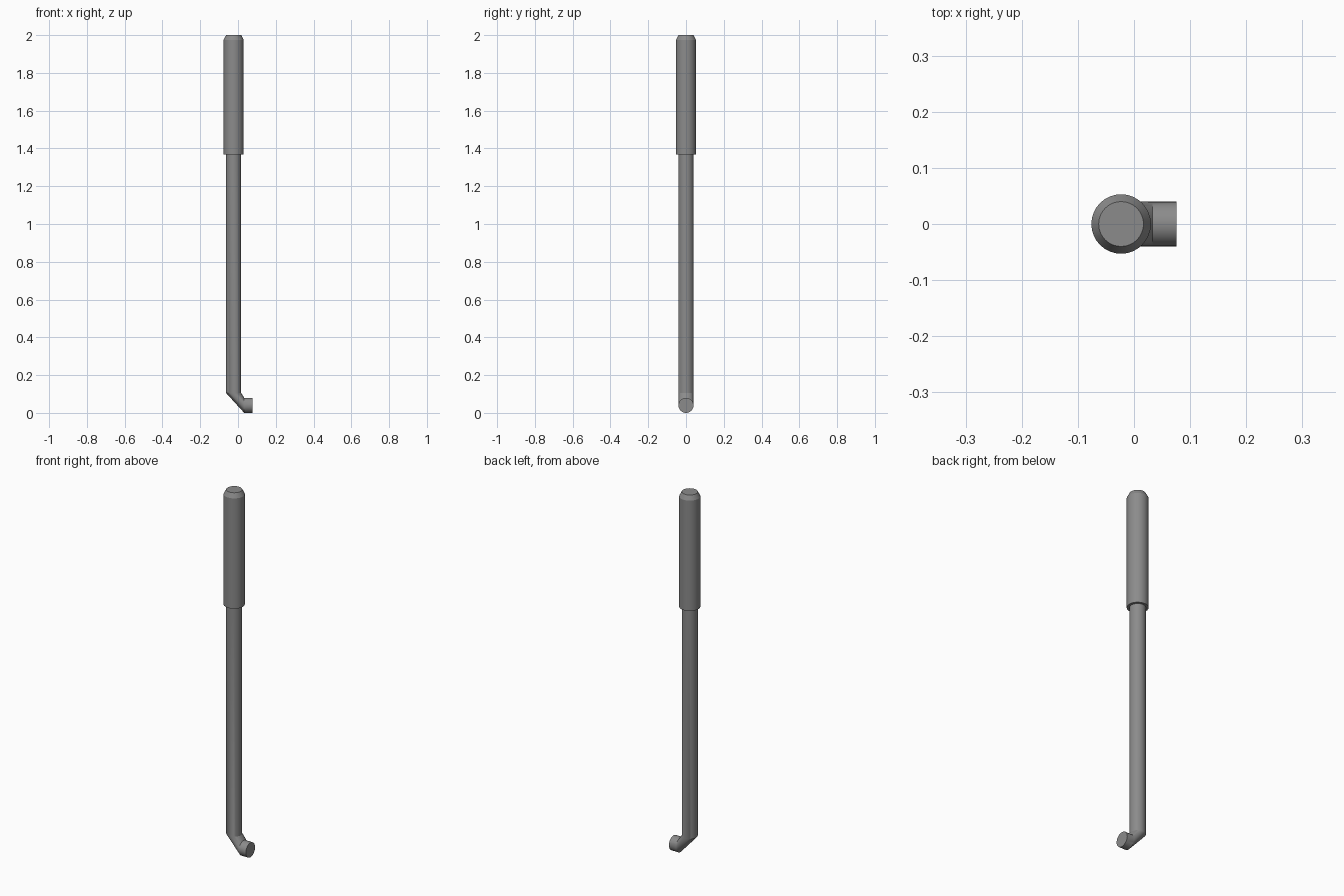
import bpy, bmesh
from math import cos, sin, radians, tau

if "Cube" in bpy.data.objects:
    bpy.data.objects.remove(bpy.data.objects["Cube"])

SIDES = 32
CX = -0.023   # axis of the upright rod

dark = bpy.data.materials.new("dark_grey")
dark.diffuse_color = (0.26, 0.26, 0.26, 1)
dark.use_nodes = True
dark.node_tree.nodes["Principled BSDF"].inputs["Base Color"].default_value = dark.diffuse_color


def flat_ring(r, z):
    return [(CX + r * cos(tau * i / SIDES), r * sin(tau * i / SIDES), z) for i in range(SIDES)]


def upright_ring(r, x, z):
    return [(x, r * sin(tau * i / SIDES), z + r * cos(tau * i / SIDES)) for i in range(SIDES)]


def loft(name, rings):
    bm = bmesh.new()
    loops = [[bm.verts.new(p) for p in ring] for ring in rings]
    for a, b in zip(loops, loops[1:]):
        for i in range(SIDES):
            j = (i + 1) % SIDES
            bm.faces.new((a[i], a[j], b[j], b[i]))
    bm.faces.new(loops[0])
    bm.faces.new(loops[-1])
    bmesh.ops.recalc_face_normals(bm, faces=bm.faces)
    mesh = bpy.data.meshes.new(name)
    bm.to_mesh(mesh)
    bm.free()
    mesh.materials.append(dark)
    obj = bpy.data.objects.new(name, mesh)
    bpy.context.collection.objects.link(obj)
    bpy.ops.object.select_all(action='DESELECT')
    obj.select_set(True)
    bpy.context.view_layer.objects.active = obj
    bpy.ops.object.shade_smooth_by_angle(angle=radians(25))
    return obj


# Grip with chamfered top
loft("grip", [flat_ring(0.053, 1.367), flat_ring(0.053, 1.975), flat_ring(0.04, 2.0)])

# Rod that bends into a short hooked tip
loft("hooked_rod", [flat_ring(0.04, 1.38), flat_ring(0.04, 0.105),
                    upright_ring(0.04, 0.033, 0.04), upright_ring(0.04, 0.076, 0.04)])
